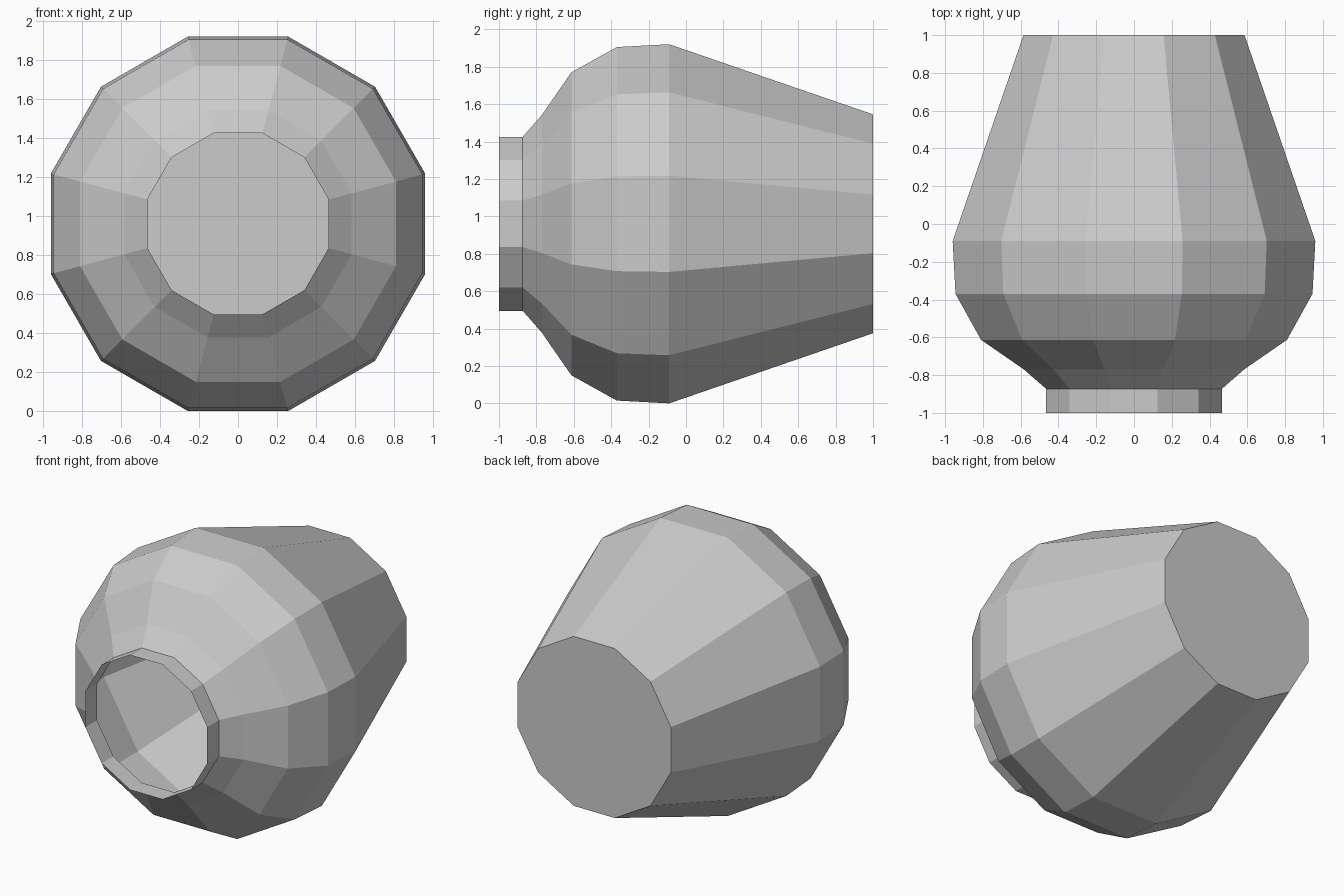
import bpy, bmesh, math

if "Cube" in bpy.data.objects:
    bpy.data.objects.remove(bpy.data.objects["Cube"])

SIDES = 12
AXIS_Z = 0.96

# Profile from mouth to base: (y, distance from axis to flat side)
PROFILE = [(-1.0, 0.465), (-0.873, 0.465), (-0.77, 0.583), (-0.613, 0.81),
           (-0.37, 0.945), (-0.09, 0.96), (1.0, 0.585)]


def add_ring(bm, y, apothem):
    r = apothem / math.cos(math.pi / SIDES)
    angles = [2 * math.pi * (i + 0.5) / SIDES for i in range(SIDES)]
    return [bm.verts.new((r * math.cos(a), y, AXIS_Z + r * math.sin(a))) for a in angles]


# Hollow vase lying on its side: open mouth at the front, closed base at the back
bm = bmesh.new()
rings = [add_ring(bm, y, a) for y, a in PROFILE]
for lower, upper in zip(rings, rings[1:]):
    for i in range(SIDES):
        j = (i + 1) % SIDES
        bm.faces.new((lower[i], upper[i], upper[j], lower[j]))
base = bm.faces.new(rings[-1])

# Point every face outward
bm.normal_update()
for f in bm.faces:
    c = f.calc_center_median()
    outward = f.normal.y if f is base else f.normal.x * c.x + f.normal.z * (c.z - AXIS_Z)
    if outward < 0:
        f.normal_flip()

mesh = bpy.data.meshes.new("vase")
bm.to_mesh(mesh)
bm.free()
vase = bpy.data.objects.new("vase", mesh)
bpy.context.collection.objects.link(vase)
